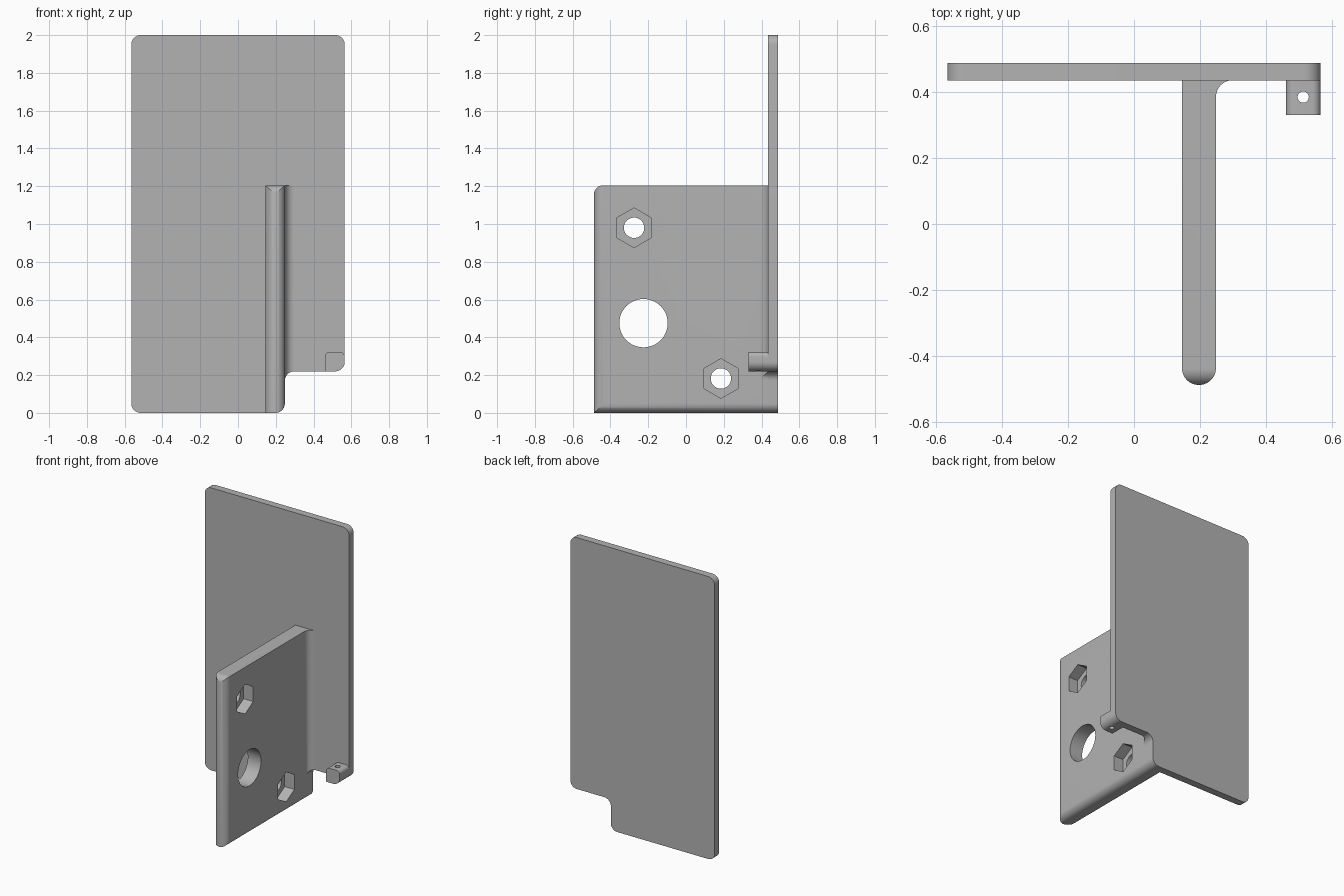
import bpy, bmesh, math
from mathutils import Vector

cube = bpy.data.objects.get("Cube")
if cube:
    bpy.data.objects.remove(cube, do_unlink=True)

grey = bpy.data.materials.new("plain grey")
grey.use_nodes = True
grey.diffuse_color = (0.45, 0.45, 0.45, 1)
grey.node_tree.nodes["Principled BSDF"].inputs["Base Color"].default_value = (0.45, 0.45, 0.45, 1)


def rounded(corners, steps=12):
    """Outline from right-angled corners (a, b, radius)."""
    out = []
    for i, (a, b, r) in enumerate(corners):
        p = Vector((a, b))
        if r == 0:
            out.append(p)
            continue
        nxt = corners[(i + 1) % len(corners)]
        u = (Vector(corners[i - 1][:2]) - p).normalized()
        v = (Vector(nxt[:2]) - p).normalized()
        centre = p + (u + v) * r
        for k in range(steps + 1):
            t = math.pi / 2 * k / steps
            out.append(centre - r * (v * math.cos(t) + u * math.sin(t)))
    return out


def ring(a, b, r, sides):
    """Regular polygon with a corner pointing up."""
    return [Vector((a + r * math.sin(math.tau * k / sides),
                    b + r * math.cos(math.tau * k / sides))) for k in range(sides)]


def prism(name, outline, axis, lo, hi):
    """Extrude an outline along the x, y or z axis."""
    place = {"x": lambda p, d: (d, p.x, p.y),
             "y": lambda p, d: (p.x, d, p.y),
             "z": lambda p, d: (p.x, p.y, d)}[axis]
    bm = bmesh.new()
    low = [bm.verts.new(place(p, lo)) for p in outline]
    high = [bm.verts.new(place(p, hi)) for p in outline]
    bm.faces.new(low)
    bm.faces.new(high)
    n = len(outline)
    for i in range(n):
        j = (i + 1) % n
        bm.faces.new((low[i], low[j], high[j], high[i]))
    bmesh.ops.recalc_face_normals(bm, faces=bm.faces)
    mesh = bpy.data.meshes.new(name)
    bm.to_mesh(mesh)
    bm.free()
    mesh.materials.append(grey)
    ob = bpy.data.objects.new(name, mesh)
    bpy.context.collection.objects.link(ob)
    return ob


def activate(ob):
    bpy.ops.object.select_all(action="DESELECT")
    ob.select_set(True)
    bpy.context.view_layer.objects.active = ob


def boolean(ob, cutter, operation):
    cutter.hide_render = True
    activate(ob)
    mod = ob.modifiers.new("cut", "BOOLEAN")
    mod.operation = operation
    mod.solver = "EXACT"
    mod.object = cutter
    bpy.ops.object.modifier_apply(modifier=mod.name)
    bpy.data.objects.remove(cutter, do_unlink=True)


# Main dimensions
HALF, BACK, FACE = 0.565, 0.487, 0.435
LEFT, RIGHT, TOP = 0.145, 0.248, 1.205
R = 0.05

# Back plate with a notched lower corner
outline = rounded([(-HALF, 0, R), (RIGHT, 0, R), (RIGHT, 0.22, R),
                   (HALF, 0.22, R), (HALF, 2, R), (-HALF, 2, R)])
plate = prism("back_plate", outline, "y", FACE, BACK)

# Upright wall: round nose, fillet into the plate
wall = prism("side_wall", rounded([
    (LEFT, FACE + 0.02, 0), (LEFT, -BACK, 0.051), (RIGHT, -BACK, 0.051),
    (RIGHT, FACE, R), (0.35, FACE, 0), (0.35, FACE + 0.02, 0)]), "z", -0.1, 1.5)
boolean(wall, prism("notch_trim", outline, "y", -1, 1), "INTERSECT")
boolean(wall, prism("top_trim", rounded([
    (-BACK - 0.001, -0.2, 0), (1, -0.2, 0), (1, TOP, 0),
    (-BACK - 0.001, TOP, R)]), "x", -1, 1), "INTERSECT")

# Large opening, then two bolt holes with hexagonal nut pockets
boolean(wall, prism("opening", ring(-0.225, 0.475, 0.128, 48), "x", 0, 0.5), "DIFFERENCE")
for y, z in ((-0.275, 0.98), (0.185, 0.182)):
    boolean(wall, prism("bolt_hole", ring(y, z, 0.054, 32), "x", 0, 0.5), "DIFFERENCE")
    boolean(wall, prism("nut_pocket", ring(y, z, 0.105, 6), "x", RIGHT - 0.075, 0.5), "DIFFERENCE")

# Small lug with a vertical pin hole
lug = prism("lug", rounded([
    (0.46, 0.22, 0), (HALF, 0.22, R), (HALF, 0.322, 0.025),
    (0.46, 0.322, 0.025)]), "y", 0.33, FACE)
boolean(lug, prism("pin_hole", ring(0.512, 0.384, 0.017, 24), "z", 0, 0.5), "DIFFERENCE")

for ob in (plate, wall, lug):
    activate(ob)
    bpy.ops.object.shade_smooth_by_angle(angle=math.radians(30))
